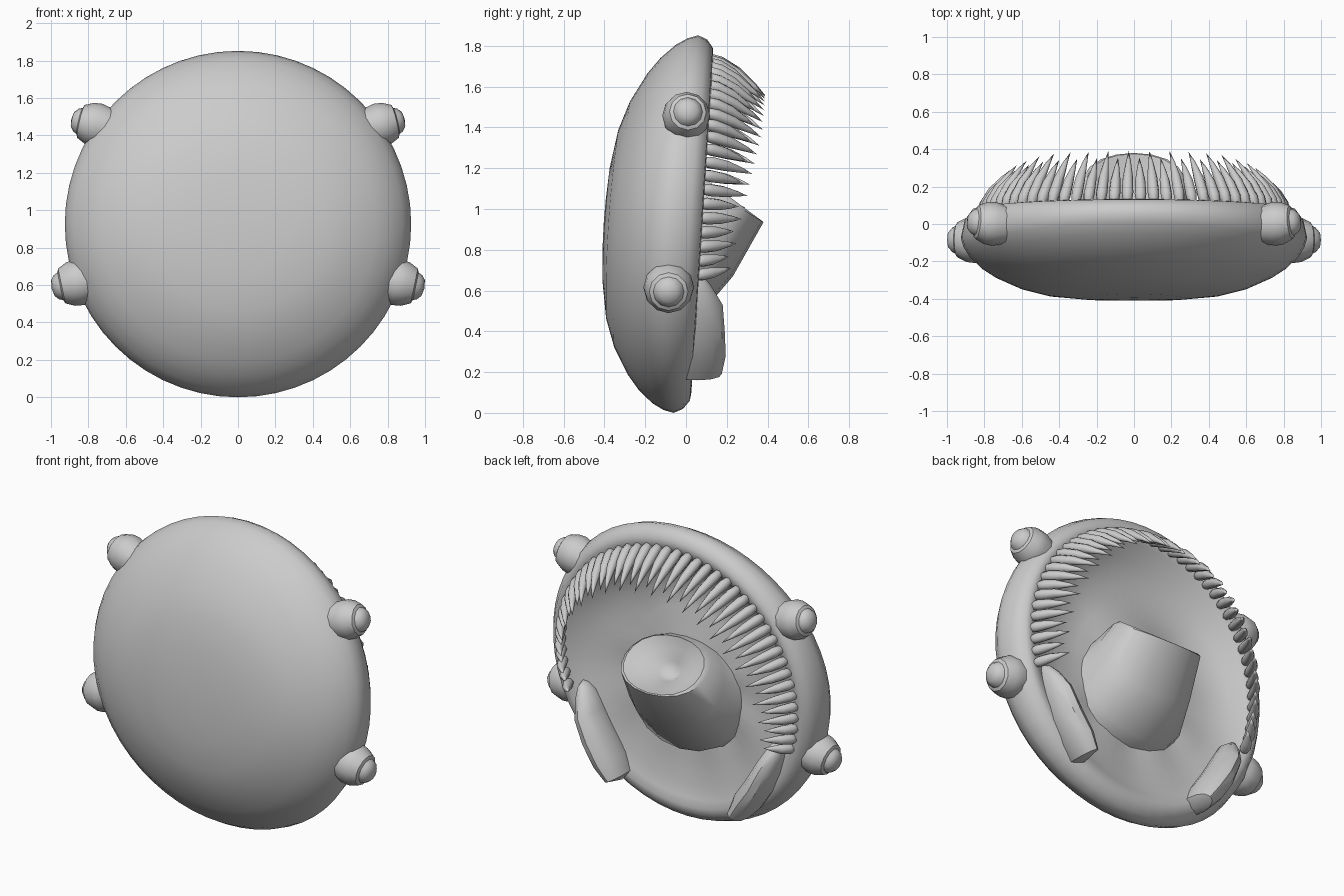
import bpy, bmesh, math
from math import sin, cos, pi, radians
from mathutils import Vector

if "Cube" in bpy.data.objects:
    bpy.data.objects.remove(bpy.data.objects["Cube"])

R = 0.926      # bell radius
ZC = 0.926     # bell centre height


def loft(name, rings, angle=40):
    """Skin closed rings of equal length; a one-point ring closes to a tip."""
    bm = bmesh.new()
    add_loft(bm, rings)
    return finish(name, bm, angle)


def add_loft(bm, rings):
    vs = [[bm.verts.new(p) for p in ring] for ring in rings]
    for a, b in zip(vs, vs[1:]):
        n = max(len(a), len(b))
        for i in range(n):
            j = (i + 1) % n
            if len(b) == 1:
                bm.faces.new((a[i], a[j], b[0]))
            elif len(a) == 1:
                bm.faces.new((a[0], b[j], b[i]))
            else:
                bm.faces.new((a[i], a[j], b[j], b[i]))


def finish(name, bm, angle):
    bmesh.ops.recalc_face_normals(bm, faces=bm.faces)
    me = bpy.data.meshes.new(name)
    bm.to_mesh(me)
    bm.free()
    ob = bpy.data.objects.new(name, me)
    bpy.context.collection.objects.link(ob)
    bpy.ops.object.select_all(action='DESELECT')
    ob.select_set(True)
    bpy.context.view_layer.objects.active = ob
    bpy.ops.object.shade_smooth_by_angle(angle=radians(angle))
    return ob


def disc_point(r, t, off):
    """Point on the tilted bell disc: radius fraction, angle, offset along y."""
    return Vector((R * r * cos(t), 0.06 * r * sin(t) + off, ZC + R * r * sin(t)))


def frame(d, side_hint):
    d = d.normalized()
    u = d.cross(side_hint).normalized()
    return d, u, d.cross(u).normalized()


# Domed shell, rolled rim and hollow underside in one skin
N = 56
angles = [2 * pi * i / N for i in range(N)]
outer = [(0.12, -0.402), (0.3, -0.392), (0.5, -0.362), (0.65, -0.314), (0.8, -0.236),
         (0.88, -0.178), (0.95, -0.107), (0.985, -0.05), (1.0, 0.0)]
rim = [(0.978, 0.045), (0.935, 0.075), (0.89, 0.08)]
inner = [(0.84, 0.05, 0.06), (0.76, -0.03, 0.035), (0.6, -0.085, 0.01),
         (0.42, -0.075, -0.01), (0.27, -0.01, -0.02)]   # upper and lower offsets
rings = [[(0, -0.404, ZC)]]
for r, off in outer:
    rings.append([disc_point(r, t, max(-0.404, off - 0.075 * r * r * cos(t) ** 2))
                  for t in angles])
for k, (r, off) in enumerate(rim):
    rings.append([disc_point(r, t, off - (0.025 if k == 0 else 0) * cos(t) ** 2)
                  for t in angles])
for r, up, low in inner:
    ring = []
    for t in angles:
        k = min(1, max(0, 0.5 - 0.75 * sin(t)))
        fold = 0.012 * sin(9 * t) * k * (1 - r)
        ring.append(disc_point(r, t, up * (1 - k) + low * k + fold))
    rings.append(ring)
rings.append([(0, 0.0, ZC)])
loft("bell", rings, 50)


# Central stalk: broad base, tilted open mouth and puckered pit
def oval(n, c, rx, u, bulge=0.0):
    c, u = Vector(c), Vector(u)
    return [c + Vector((rx, 0, 0)) * cos(a) * (1 + bulge * sin(a) ** 2) + u * sin(a)
            for a in (2 * pi * i / n for i in range(n))]


stalk = [oval(20, (0, -0.12, 0.78), 0.38, (0, -0.03, 0.34), 0.2),
         oval(20, (0, 0.0, 0.80), 0.355, (0, -0.06, 0.33), 0.2),
         oval(20, (0, 0.10, 0.91), 0.315, (0, -0.13, 0.24), 0.15),
         oval(20, (0, 0.20, 1.045), 0.28, (0, -0.18, 0.11), 0.12),
         oval(20, (0, 0.22, 1.055), 0.255, (0, -0.155, 0.115), 0.1),
         oval(20, (0, 0.185, 1.02), 0.17, (0, -0.11, 0.08)),
         oval(20, (0, 0.155, 0.99), 0.07, (0, -0.05, 0.04)),
         [(0, 0.11, 0.94)]]
loft("stalk", stalk, 45)

# Row of curved spines round the upper rim
COUNT = 44
bm = bmesh.new()
for i in range(COUNT):
    t = radians(-18 + 216 * i / (COUNT - 1))
    size = 0.66 + 0.36 * max(0, min(1, sin(t) + 0.3))
    size *= 1 + 0.07 * (-1) ** i
    root = disc_point(0.88, t, 0.06)
    inward = Vector((-cos(t), 0, -sin(t)))
    tangent = Vector((-sin(t), 0, cos(t)))
    spine = []
    for s, rad in [(0, 0.024), (0.2, 0.031), (0.5, 0.027), (0.8, 0.013), (1, 0)]:
        c = root + (inward * (0.09 * s + 0.08 * s * s) + Vector((0, 0.255 * s, 0))) * size
        w = (inward - Vector((0, 0.5, 0))).normalized()
        spine.append([c + (tangent * cos(a) + w * sin(a)) * rad
                      for a in (2 * pi * k / 8 for k in range(8))] if rad else [c])
    add_loft(bm, [[root - Vector((0, 0.02, 0))]] + spine)
finish("spines", bm, 60)


# Four sensory knobs: flared socket holding a rounded bud
def knob(name, centre, direction, scale):
    c = Vector(centre)
    d, u, v = frame(Vector(direction), Vector((0, 1, 0)))
    prof = [(-0.13, 0.11), (-0.05, 0.128), (0.0, 0.122), (0.05, 0.098), (0.058, 0.078),
            (0.08, 0.068), (0.1, 0.045)]
    rs = [[c + d * h * scale + (u * cos(a) + v * sin(a)) * r * scale
           for a in (2 * pi * k / 12 for k in range(12))] for h, r in prof]
    loft(name, [[c - d * 0.13 * scale]] + rs + [[c + d * 0.108 * scale]], 38)


for s, side in ((1, "right"), (-1, "left")):
    knob("upper_knob_" + side, (0.795 * s, 0.005, 1.465), (0.85 * s, 0.08, 0.2), 0.92)
    knob("lower_knob_" + side, (0.895 * s, -0.085, 0.605), (0.95 * s, 0.0, -0.2), 0.97)

# Pair of raised side lobes near the lower rim
path = [((0.69, 0.03, 0.68), 0.025, 0.045), ((0.665, 0.04, 0.63), 0.055, 0.08),
        ((0.625, 0.05, 0.53), 0.072, 0.13), ((0.56, 0.055, 0.40), 0.082, 0.135),
        ((0.48, 0.055, 0.28), 0.082, 0.14), ((0.42, 0.05, 0.19), 0.06, 0.125)]
for s, side in ((1, "right"), (-1, "left")):
    rs = []
    for (x, y, z), w, h in path:
        across = Vector((0.86 * s, 0.1, -0.5))
        rs.append([Vector((x * s, y, z)) + across * w * cos(a) + Vector((0, h * sin(a), 0))
                   for a in (2 * pi * k / 12 for k in range(12))])
    ends = [[(0.70 * s, 0.02, 0.70)]] + rs + [[(0.405 * s, 0.05, 0.165)]]
    loft("side_lobe_" + side, ends, 38)
